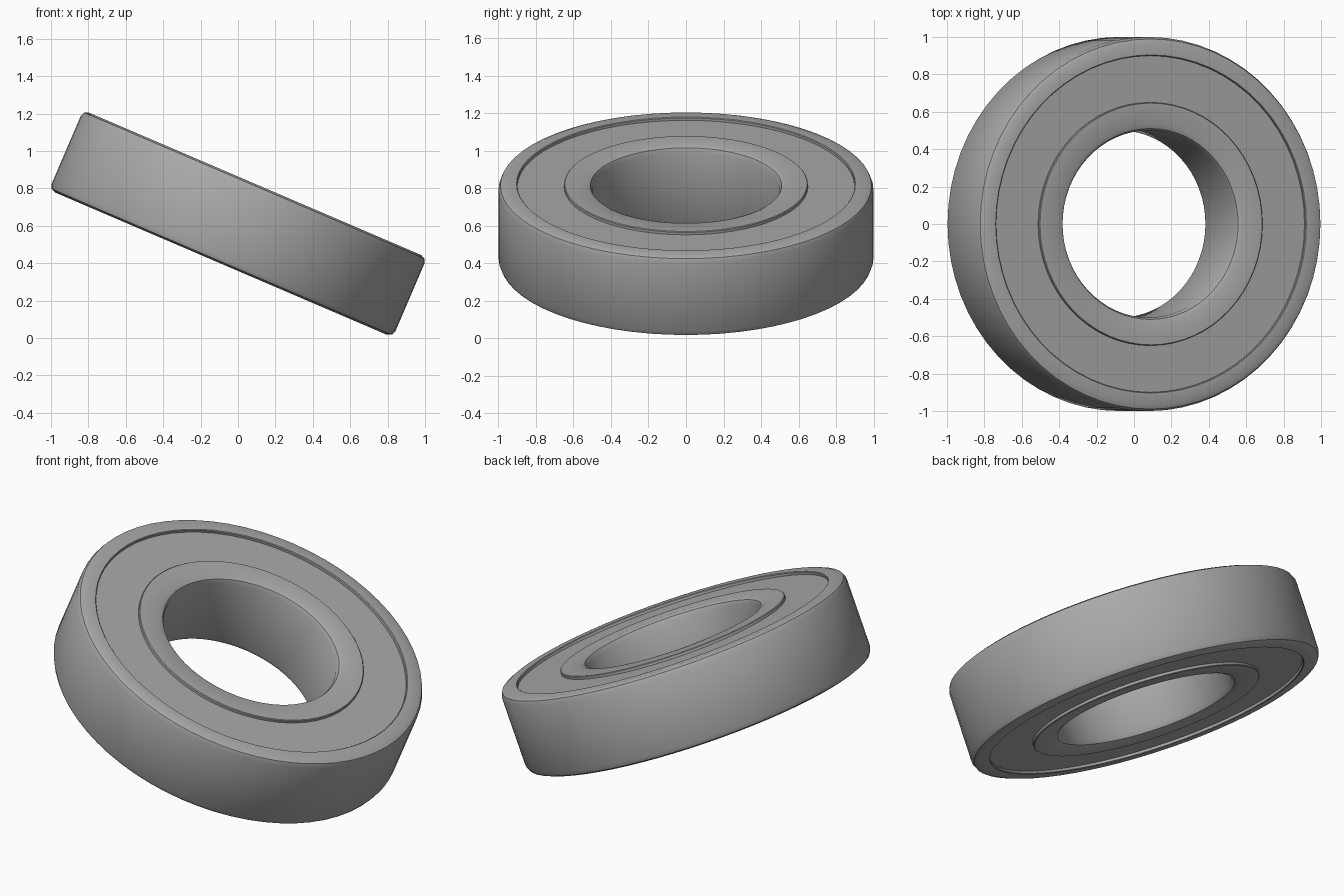
import bpy, bmesh, math
from mathutils import Matrix, Vector

cube = bpy.data.objects.get("Cube")
if cube:
    bpy.data.objects.remove(cube, do_unlink=True)

TILT = math.radians(23.2)
HALF = 0.232          # half the width of the bearing
CENTRE = 0.611        # height of its middle
SEGMENTS = 64

steel = bpy.data.materials.new("steel grey")
steel.use_nodes = True
colour = (0.4, 0.4, 0.4, 1)
steel.diffuse_color = colour
steel.node_tree.nodes["Principled BSDF"].inputs["Base Color"].default_value = colour


def lathe(name, profile):
    """Spin a closed (radius, height) profile around the tilted axis."""
    bm = bmesh.new()
    verts = [bm.verts.new((r, 0, z)) for r, z in profile]
    edges = [bm.edges.new((verts[i - 1], verts[i])) for i in range(len(verts))]
    bmesh.ops.spin(bm, geom=verts + edges, cent=(0, 0, 0), axis=(0, 0, 1),
                   angle=math.tau, steps=SEGMENTS, use_duplicate=False)
    bmesh.ops.remove_doubles(bm, verts=bm.verts, dist=0.0005)
    bmesh.ops.recalc_face_normals(bm, faces=bm.faces)
    place = Matrix.Translation(Vector((0, 0, CENTRE))) @ Matrix.Rotation(TILT, 4, 'Y')
    bm.transform(place)
    mesh = bpy.data.meshes.new(name)
    bm.to_mesh(mesh)
    bm.free()
    mesh.materials.append(steel)
    obj = bpy.data.objects.new(name, mesh)
    bpy.context.collection.objects.link(obj)
    bpy.ops.object.select_all(action='DESELECT')
    obj.select_set(True)
    bpy.context.view_layer.objects.active = obj
    bpy.ops.object.shade_smooth_by_angle(angle=math.radians(30))
    return obj


def mirrored(half):
    """Complete an upper half profile with its lower half."""
    return half + [(r, -z) for r, z in reversed(half)]


# Races: outer rim rounded outside, inner rim rounded toward the bore
c = 0.035
lathe("outer_ring", mirrored([(0.9, HALF - 0.004), (0.904, HALF), (1 - c, HALF),
                              (1 - c * 0.3, HALF - c * 0.3), (1, HALF - c)]))
lathe("inner_ring", mirrored([(0.5, HALF - c), (0.5 + c * 0.3, HALF - c * 0.3),
                              (0.5 + c, HALF), (0.646, HALF), (0.65, HALF - 0.004)]))

# Recessed shields closing the gap on both faces
for name, side in (("upper_shield", 1), ("lower_shield", -1)):
    top, under = side * (HALF - 0.018), side * (HALF - 0.04)
    lathe(name, [(0.645, under), (0.905, under), (0.905, top), (0.645, top)])
